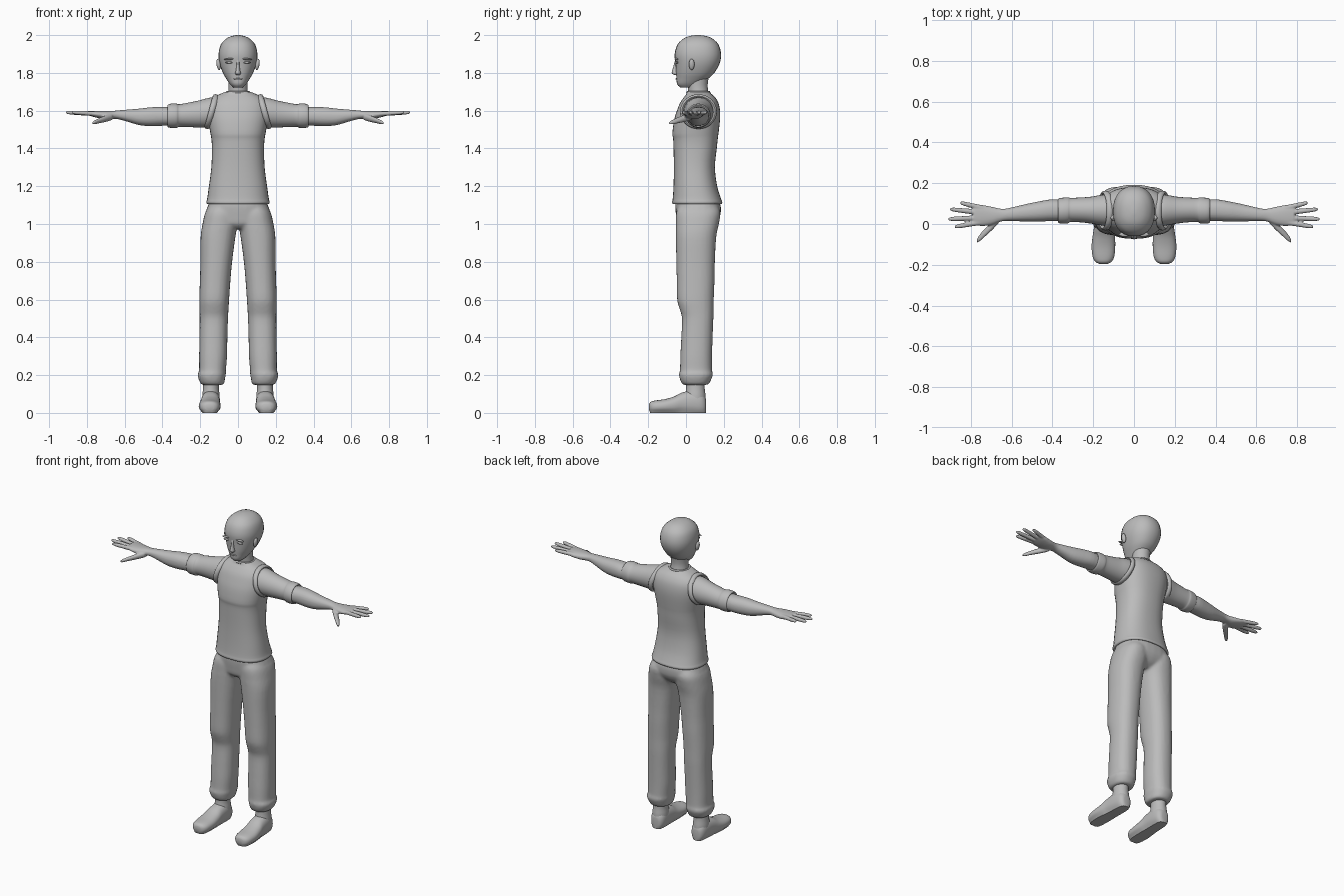
import bpy, bmesh, math
from mathutils import Matrix, Vector

grey = bpy.data.materials.new("plain grey")
grey.diffuse_color = (0.5, 0.5, 0.5, 1)


def spline(a, b, c, d, t):
    return [0.5 * (2 * q + (r - p) * t + (2 * p - 5 * q + 4 * r - s) * t * t
                   + (3 * q - p - 3 * r + s) * t ** 3) for p, q, r, s in zip(a, b, c, d)]


def loft(bm, axis, rings, sides=28, power=2.0, steps=3):
    """Skin ellipse rings (position, centre u, centre v, radius u, radius v) along an axis."""
    n, path = len(rings), []
    for i in range(n - 1):
        quad = [rings[max(i - 1, 0)], rings[i], rings[i + 1], rings[min(i + 2, n - 1)]]
        path += [spline(*quad, k / steps) for k in range(steps)]
    path.append(rings[-1])
    loops = []
    for p, cu, cv, ru, rv in path:
        loop = []
        for k in range(sides):
            a = 2 * math.pi * k / sides
            c, s = math.cos(a), math.sin(a)
            u = cu + ru * math.copysign(abs(c) ** (2 / power), c)
            v = cv + rv * math.copysign(abs(s) ** (2 / power), s)
            loop.append(bm.verts.new({"x": (p, u, v), "y": (u, p, v), "z": (u, v, p)}[axis]))
        loops.append(loop)
    for a, b in zip(loops, loops[1:]):
        for k in range(sides):
            j = (k + 1) % sides
            bm.faces.new((a[k], a[j], b[j], b[k]))
    bm.faces.new(loops[0])
    bm.faces.new(loops[-1])


def ball(bm, centre, radii, tilt=0):
    m = Matrix.Translation(centre) @ Matrix.Rotation(tilt, 4, "Y") @ Matrix.Diagonal((*radii, 1))
    bmesh.ops.create_uvsphere(bm, u_segments=16, v_segments=10, radius=1, matrix=m)


def finish(bm, name, mirror=False, voxel=0, angle=50):
    bmesh.ops.recalc_face_normals(bm, faces=bm.faces)
    me = bpy.data.meshes.new(name)
    bm.to_mesh(me)
    bm.free()
    me.materials.append(grey)
    ob = bpy.data.objects.new(name, me)
    bpy.context.collection.objects.link(ob)
    bpy.ops.object.select_all(action="DESELECT")
    ob.select_set(True)
    bpy.context.view_layer.objects.active = ob
    bpy.ops.object.shade_smooth_by_angle(angle=math.radians(angle))
    if voxel:
        m = ob.modifiers.new("fuse", "REMESH")
        m.mode, m.voxel_size, m.use_smooth_shade = "VOXEL", voxel, True
        m = ob.modifiers.new("soften", "SMOOTH")
        m.factor, m.iterations = 0.5, 3
    if mirror:
        ob.modifiers.new("mirror", "MIRROR")
    return ob


def depth(z, half_width, front, back):
    return (z, 0, (front + back) / 2, half_width, (back - front) / 2)


# head: skull, nose, brows, eyelids, lips and ears
bm = bmesh.new()
loft(bm, "z", [depth(*r) for r in [
    (1.722, .025, -.03, .05), (1.74, .043, -.047, .075), (1.77, .063, -.05, .118),
    (1.80, .08, -.053, .15), (1.85, .098, -.056, .178), (1.90, .103, -.06, .186),
    (1.95, .091, -.045, .172), (1.98, .064, -.015, .142), (1.994, .036, .015, .11),
    (2.0, .008, .05, .07)]], power=2.25)
loft(bm, "z", [(1.788, 0, -.05, .008, .008), (1.797, 0, -.055, .015, .02),
               (1.815, 0, -.055, .011, .017), (1.845, 0, -.055, .007, .009),
               (1.868, 0, -.053, .008, .004)], sides=12)
ball(bm, (0, -.05, 1.768), (.024, .006, .004))
for s in (-1, 1):
    ball(bm, (s * .047, -.051, 1.873), (.027, .011, .005), s * .08)
    ball(bm, (s * .047, -.049, 1.855), (.019, .008, .006))
    ball(bm, (s * .103, .03, 1.845), (.011, .015, .03), s * .15)
finish(bm, "head")

# neck
bm = bmesh.new()
loft(bm, "z", [(1.64, 0, .07, .06, .06), (1.70, 0, .065, .052, .053),
               (1.74, 0, .062, .05, .053), (1.80, 0, .07, .055, .055)])
finish(bm, "neck")

# shirt body with flared hem, fold under the chest and sloping shoulders
bm = bmesh.new()
loft(bm, "z", [depth(*r) for r in [
    (1.125, .13, -.04, .16), (1.105, .158, -.066, .185), (1.115, .168, -.073, .192),
    (1.135, .163, -.07, .185), (1.20, .154, -.066, .165), (1.30, .141, -.064, .153),
    (1.40, .138, -.066, .163), (1.45, .141, -.068, .168), (1.48, .146, -.072, .172),
    (1.55, .158, -.063, .18), (1.60, .162, -.048, .18), (1.64, .155, -.032, .172),
    (1.67, .13, -.012, .155), (1.688, .095, .002, .135), (1.70, .062, .006, .122),
    (1.69, .05, .015, .11)]], sides=36, power=2.4)
finish(bm, "shirt_body", angle=70)

# raised collar edge
bpy.ops.mesh.primitive_torus_add(major_radius=.058, minor_radius=.006, major_segments=32,
                                 minor_segments=8, location=(0, .065, 1.698))
collar = bpy.context.object
collar.name = "collar"
collar.data.materials.append(grey)
bpy.ops.object.shade_smooth()

# armhole seams
bm = bmesh.new()
loops = []
for i in range(32):
    a = 2 * math.pi * i / 32
    c, s = math.cos(a), math.sin(a)
    mid = Vector((.14 - .022 * s, .066 + .088 * c, 1.595 + .082 * s))
    out = Vector((0, c, s))
    loops.append([bm.verts.new(mid + out * .010 * math.cos(b) + Vector((.016 * math.sin(b), 0, 0)))
                  for b in [2 * math.pi * k / 8 for k in range(8)]])
for i in range(32):
    for k in range(8):
        p, q = loops[i], loops[(i + 1) % 32]
        bm.faces.new((p[k], q[k], q[(k + 1) % 8], p[(k + 1) % 8]))
finish(bm, "armhole_seam", mirror=True)

# sleeves with rolled cuffs
bm = bmesh.new()
loft(bm, "x", [(.09, .068, 1.59, .065, .065), (.13, .068, 1.59, .077, .08),
               (.17, .068, 1.587, .073, .077), (.21, .068, 1.582, .066, .071),
               (.26, .069, 1.578, .061, .065), (.31, .069, 1.574, .059, .06),
               (.325, .067, 1.573, .064, .064), (.355, .065, 1.573, .063, .064),
               (.372, .065, 1.572, .058, .058), (.36, .065, 1.572, .045, .045)])
finish(bm, "sleeve", mirror=True)

# bare arms fused with palm, fingers and thumb
bm = bmesh.new()
loft(bm, "x", [(.33, .066, 1.57, .05, .048), (.40, .068, 1.57, .053, .05),
               (.46, .062, 1.568, .05, .05), (.52, .056, 1.567, .044, .044),
               (.58, .05, 1.573, .036, .033), (.63, .045, 1.578, .03, .024),
               (.66, .043, 1.578, .033, .021), (.70, .04, 1.577, .045, .022),
               (.75, .042, 1.581, .052, .018), (.785, .043, 1.586, .048, .012)], power=2.2)
for (x0, y0), (x1, y1) in [((.74, .078), (.853, .104)), ((.76, .056), (.903, .073)),
                           ((.76, .03), (.913, .024)), ((.75, .008), (.88, -.014))]:
    loft(bm, "x", [(x0 + (x1 - x0) * t, y0 + (y1 - y0) * t, 1.583 + .008 * t, r, r * .95)
                   for t, r in [(0, .013), (.4, .0125), (.75, .0115), (.93, .009), (1, .004)]], 12)
loft(bm, "x", [(.665, .022, 1.568, .02, .018), (.70, -.012, 1.558, .022, .018),
               (.735, -.046, 1.547, .02, .014), (.76, -.072, 1.538, .016, .011),
               (.772, -.084, 1.534, .006, .006)], 12)
finish(bm, "arm_and_hand", mirror=True, voxel=.0045)

# trousers: hips and both legs fused, with gathered cuffs
bm = bmesh.new()
loft(bm, "z", [depth(*r) for r in [
    (.975, .10, -.02, .12), (1.0, .165, -.045, .155), (1.04, .176, -.052, .18),
    (1.08, .166, -.056, .185), (1.11, .154, -.056, .18), (1.15, .145, -.05, .16)]], power=2.5)
for s in (-1, 1):
    loft(bm, "z", [(z, s * x, y, rx, ry) for z, x, y, rx, ry in [
        (.148, .136, .05, .05, .06), (.155, .136, .05, .062, .072), (.18, .139, .051, .07, .084),
        (.205, .139, .053, .075, .09), (.225, .135, .053, .071, .085), (.30, .132, .054, .074, .084),
        (.40, .13, .058, .074, .083), (.50, .128, .062, .075, .083), (.55, .127, .056, .077, .09),
        (.60, .126, .05, .079, .097), (.70, .121, .051, .081, .1), (.80, .115, .051, .084, .102),
        (.93, .106, .053, .092, .107), (1.0, .095, .06, .093, .114),
        (1.06, .088, .065, .086, .117), (1.10, .08, .065, .07, .1)]], power=2.3)
finish(bm, "trousers", voxel=.009)

# shoes, flat underneath
bm = bmesh.new()
loft(bm, "y", [(-.195, .15, .03, .022, .018), (-.185, .15, .031, .04, .029),
               (-.16, .15, .033, .053, .033), (-.11, .15, .036, .058, .037),
               (-.06, .148, .042, .055, .046), (-.02, .146, .052, .051, .056),
               (.04, .144, .055, .049, .065), (.08, .143, .05, .044, .06),
               (.1, .143, .042, .032, .045), (.106, .143, .04, .018, .03)], power=2.3)
for v in bm.verts:
    v.co.z = max(v.co.z, 0) if v.co.z > .008 else 0
finish(bm, "shoe", mirror=True)

# ankles
bm = bmesh.new()
loft(bm, "z", [(.04, .143, .05, .046, .055), (.09, .143, .05, .046, .054),
               (.13, .143, .05, .042, .049), (.19, .14, .05, .043, .05)])
finish(bm, "ankle", mirror=True)
